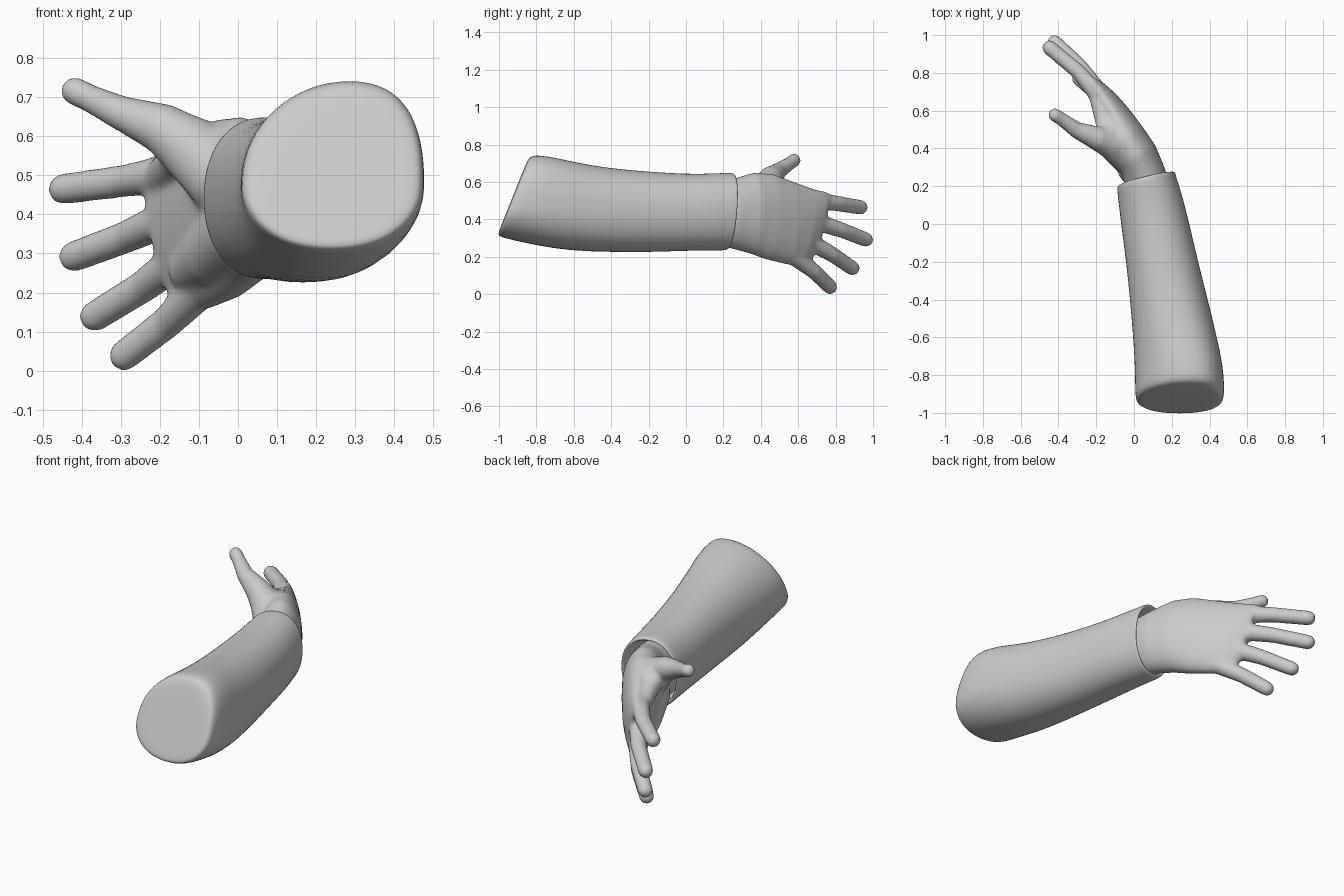
import bpy, bmesh, math
from mathutils import Vector, Matrix

cube = bpy.data.objects.get("Cube")
if cube:
    bpy.data.objects.remove(cube)

grey = bpy.data.materials.new("light grey")
grey.use_nodes = True
grey.diffuse_color = (0.6, 0.6, 0.6, 1)
grey.node_tree.nodes["Principled BSDF"].inputs["Base Color"].default_value = (0.6, 0.6, 0.6, 1)


def loft(bm, rings):
    """Skin a list of point rings and close both ends."""
    rows = [[bm.verts.new(p) for p in ring] for ring in rings]
    n = len(rows[0])
    for a, b in zip(rows, rows[1:]):
        for i in range(n):
            j = (i + 1) % n
            bm.faces.new((a[i], a[j], b[j], b[i]))
    bm.faces.new(rows[0])
    bm.faces.new(rows[-1])


def limb(bm, points):
    """Tapered round limb through (x, y, z, radius) points."""
    for x, y, z, r in points:
        bmesh.ops.create_uvsphere(bm, u_segments=24, v_segments=16, radius=r,
                                  matrix=Matrix.Translation((x, y, z)))
    for a, b in zip(points, points[1:]):
        p, q = Vector(a[:3]), Vector(b[:3])
        turn = (q - p).to_track_quat('Z', 'Y').to_matrix().to_4x4()
        bmesh.ops.create_cone(bm, cap_ends=True, segments=24, radius1=a[3], radius2=b[3],
                              depth=(q - p).length,
                              matrix=Matrix.Translation((p + q) / 2) @ turn)


def finish(name, bm):
    bmesh.ops.recalc_face_normals(bm, faces=bm.faces)
    mesh = bpy.data.meshes.new(name)
    bm.to_mesh(mesh)
    bm.free()
    mesh.materials.append(grey)
    mesh.polygons.foreach_set("use_smooth", [True] * len(mesh.polygons))
    obj = bpy.data.objects.new(name, mesh)
    bpy.context.collection.objects.link(obj)
    return obj


# Sleeve: egg-shaped sections, slanted at both ends
def sleeve_ring(y, left, right, low, high, slant_x=0, slant_z=0, skew=0, scale=1, n=32):
    cx, cz = (left + right) / 2, (low + high) / 2 - skew
    ring = []
    for i in range(n):
        a = math.tau * i / n
        c, s = math.cos(a), math.sin(a)
        c, s = (math.copysign(abs(v) ** 0.92, v) for v in (c, s))
        dx = scale * ((right - left) / 2 * c + skew * max(s, 0) ** 2)
        dz = scale * s * ((high - cz) if s > 0 else (cz - low))
        ring.append((cx + dx, y + slant_x * dx + slant_z * (cz + dz - (low + high) / 2), cz + dz))
    return ring


upper = (0.005, 0.477, 0.305, 0.745, 0, 0.4, 0.045)
cuff = (-0.09, 0.222, 0.233, 0.651, 0.24, 0.08, 0)
sleeve = bmesh.new()
loft(sleeve, [
    sleeve_ring(-0.925, *upper, 0.3),
    sleeve_ring(-0.925, *upper, 0.8),
    sleeve_ring(-0.922, *upper, 0.93),
    sleeve_ring(-0.908, *upper, 0.985),
    sleeve_ring(-0.87, 0.005, 0.48, 0.295, 0.745, 0, 0.38, 0.045),
    sleeve_ring(-0.75, 0.004, 0.473, 0.262, 0.73, 0, 0.25, 0.035),
    sleeve_ring(-0.6, -0.005, 0.44, 0.231, 0.703, 0, 0.1, 0.02),
    sleeve_ring(-0.4, -0.022, 0.392, 0.225, 0.673, 0, 0, 0.01),
    sleeve_ring(-0.2, -0.042, 0.34, 0.224, 0.656),
    sleeve_ring(0, -0.067, 0.29, 0.232, 0.643, 0.1),
    sleeve_ring(0.14, -0.081, 0.25, 0.233, 0.646, 0.2, 0.05),
    sleeve_ring(0.215, *cuff),
    sleeve_ring(0.236, *cuff, 0.985),
    sleeve_ring(0.24, *cuff, 0.93),
    sleeve_ring(0.225, *cuff, 0.88),
    sleeve_ring(0.1, *cuff, 0.86),
    sleeve_ring(0.08, *cuff, 0.4),
])
sleeve_obj = finish("sleeve", sleeve)
sub = sleeve_obj.modifiers.new("Smooth surface", 'SUBSURF')
sub.levels = sub.render_levels = 1


# Palm: sections from a top point, a bottom point, half thickness and facing angle
def palm_ring(top, bottom, thick, angle, n=32):
    t, b = Vector(top), Vector(bottom)
    side = Vector((math.cos(math.radians(angle)), math.sin(math.radians(angle)), 0)) * thick
    return [(t + b) / 2 + (t - b) / 2 * math.sin(math.tau * i / n)
            + side * math.cos(math.tau * i / n) for i in range(n)]


hand = bmesh.new()
loft(hand, [
    palm_ring((0.08, 0.1, 0.605), (0.08, 0.1, 0.26), 0.11, 12),
    palm_ring((0.06, 0.25, 0.617), (0.06, 0.24, 0.245), 0.115, 20),
    palm_ring((0.01, 0.36, 0.65), (0.025, 0.35, 0.215), 0.113, 30),
    palm_ring((-0.045, 0.46, 0.645), (-0.01, 0.43, 0.185), 0.1, 35),
    palm_ring((-0.11, 0.58, 0.6), (-0.075, 0.54, 0.158), 0.083, 36),
    palm_ring((-0.17, 0.68, 0.565), (-0.12, 0.61, 0.15), 0.066, 38),
    palm_ring((-0.215, 0.745, 0.55), (-0.155, 0.655, 0.17), 0.05, 40),
    palm_ring((-0.235, 0.77, 0.54), (-0.175, 0.68, 0.2), 0.036, 41),
])

# Thumb, the web towards the index finger, and the outer heel of the palm
limb(hand, [(-0.03, 0.36, 0.49, 0.1), (-0.115, 0.425, 0.565, 0.085), (-0.19, 0.452, 0.618, 0.066),
            (-0.3, 0.495, 0.66, 0.045), (-0.38, 0.553, 0.698, 0.036), (-0.418, 0.577, 0.716, 0.037)])
limb(hand, [(-0.13, 0.47, 0.57, 0.07), (-0.155, 0.55, 0.535, 0.052), (-0.19, 0.67, 0.5, 0.048)])
limb(hand, [(0.01, 0.3, 0.36, 0.1), (-0.06, 0.45, 0.3, 0.085), (-0.12, 0.57, 0.26, 0.06)])

# Fingers: index, middle, ring, little
fingers = [((-0.17, 0.66, 0.505), (-0.447, 0.933, 0.465)),
           ((-0.17, 0.675, 0.395), (-0.42, 0.962, 0.292)),
           ((-0.145, 0.645, 0.29), (-0.367, 0.89, 0.139)),
           ((-0.1, 0.575, 0.205), (-0.291, 0.77, 0.039))]
for root, tip in fingers:
    r, t = Vector(root), Vector(tip)
    mid = (r + t) / 2 + Vector((0.012, 0.012, 0))
    limb(hand, [(*r, 0.05), (*mid, 0.042), (*t, 0.04)])

# Blend palm, thumb and fingers into one skin
hand_obj = finish("hand", hand)
remesh = hand_obj.modifiers.new("Merge", 'REMESH')
remesh.mode = 'VOXEL'
remesh.voxel_size = 0.009
remesh.use_smooth_shade = True
soften = hand_obj.modifiers.new("Soften", 'SMOOTH')
soften.factor = 0.5
soften.iterations = 16
